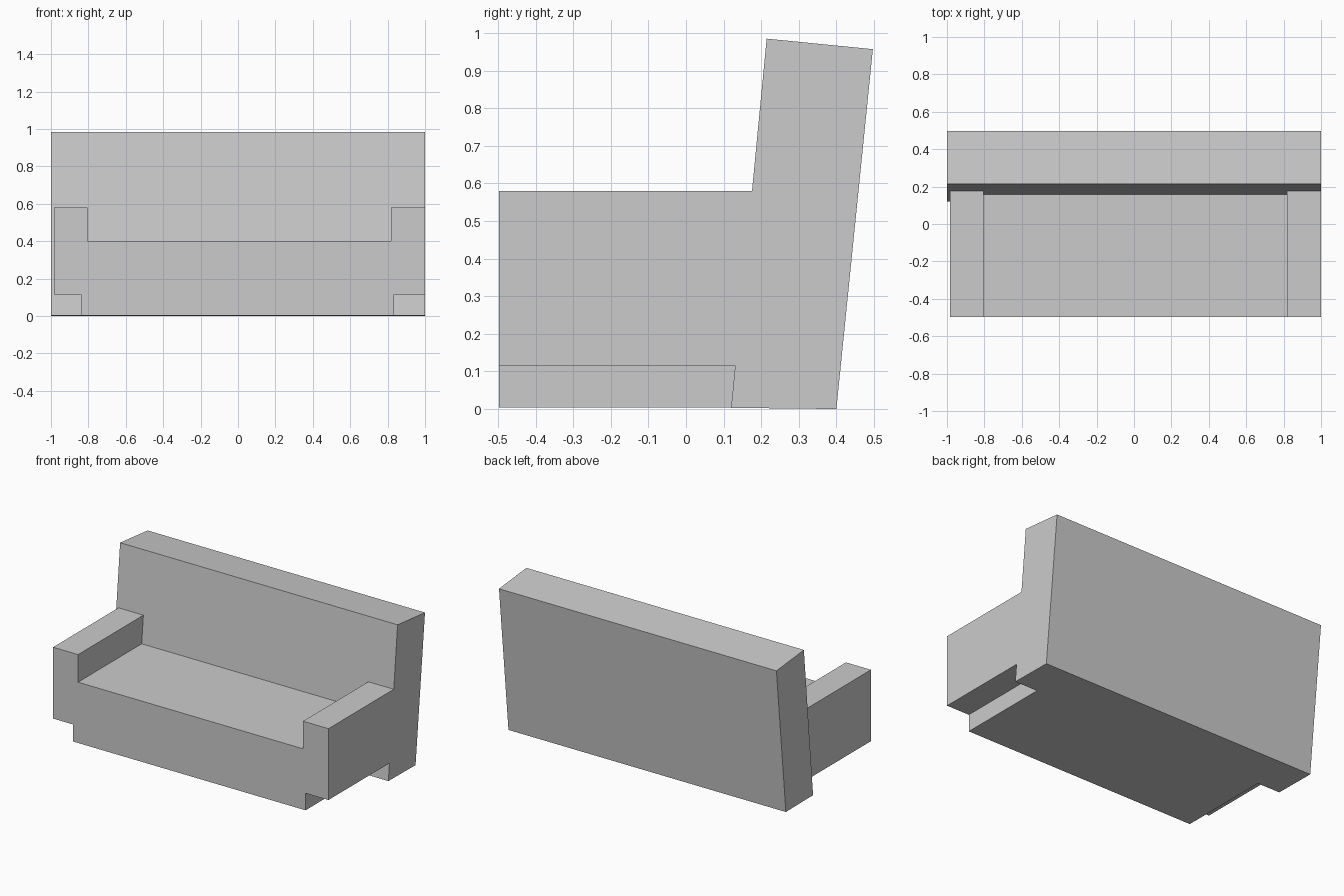
import bpy
import bmesh

cube = bpy.data.objects.get("Cube")
if cube:
    bpy.data.objects.remove(cube, do_unlink=True)

# Single plain grey for the whole sofa
grey = bpy.data.materials.new("plain_grey")
grey.use_nodes = True
colour = (0.6, 0.6, 0.6, 1.0)
grey.diffuse_color = colour
grey.node_tree.nodes["Principled BSDF"].inputs["Base Color"].default_value = colour


def extrude_profile(name, x0, x1, profile):
    """Sweep a closed (y, z) side profile along x from x0 to x1."""
    bm = bmesh.new()
    face = bm.faces.new([bm.verts.new((x0, y, z)) for y, z in profile])
    swept = bmesh.ops.extrude_face_region(bm, geom=[face])
    verts = [g for g in swept["geom"] if isinstance(g, bmesh.types.BMVert)]
    bmesh.ops.translate(bm, verts=verts, vec=(x1 - x0, 0, 0))
    bmesh.ops.recalc_face_normals(bm, faces=bm.faces)
    mesh = bpy.data.meshes.new(name)
    bm.to_mesh(mesh)
    bm.free()
    mesh.materials.append(grey)
    obj = bpy.data.objects.new(name, mesh)
    bpy.context.collection.objects.link(obj)
    return obj


def lean(z):
    """Depth of the backrest's front surface at height z."""
    return 0.12 + 0.096 * z


FRONT = -0.497

# Leaning backrest
extrude_profile("backrest", -1.0, 1.0,
                [(lean(0), 0.003), (0.40, 0), (0.497, 0.957), (lean(0.985), 0.985)])

# Seat block, running slightly into the backrest
extrude_profile("seat", -0.84, 0.835,
                [(FRONT, 0.004), (0.24, 0.004), (0.24, 0.40), (FRONT, 0.40)])

# Raised arms, ending against the backrest
for name, x0, x1 in (("right_arm", -0.985, -0.805), ("left_arm", 0.817, 1.0)):
    extrude_profile(name, x0, x1,
                    [(FRONT, 0.115), (lean(0.115), 0.115), (lean(0.58), 0.58), (FRONT, 0.58)])
